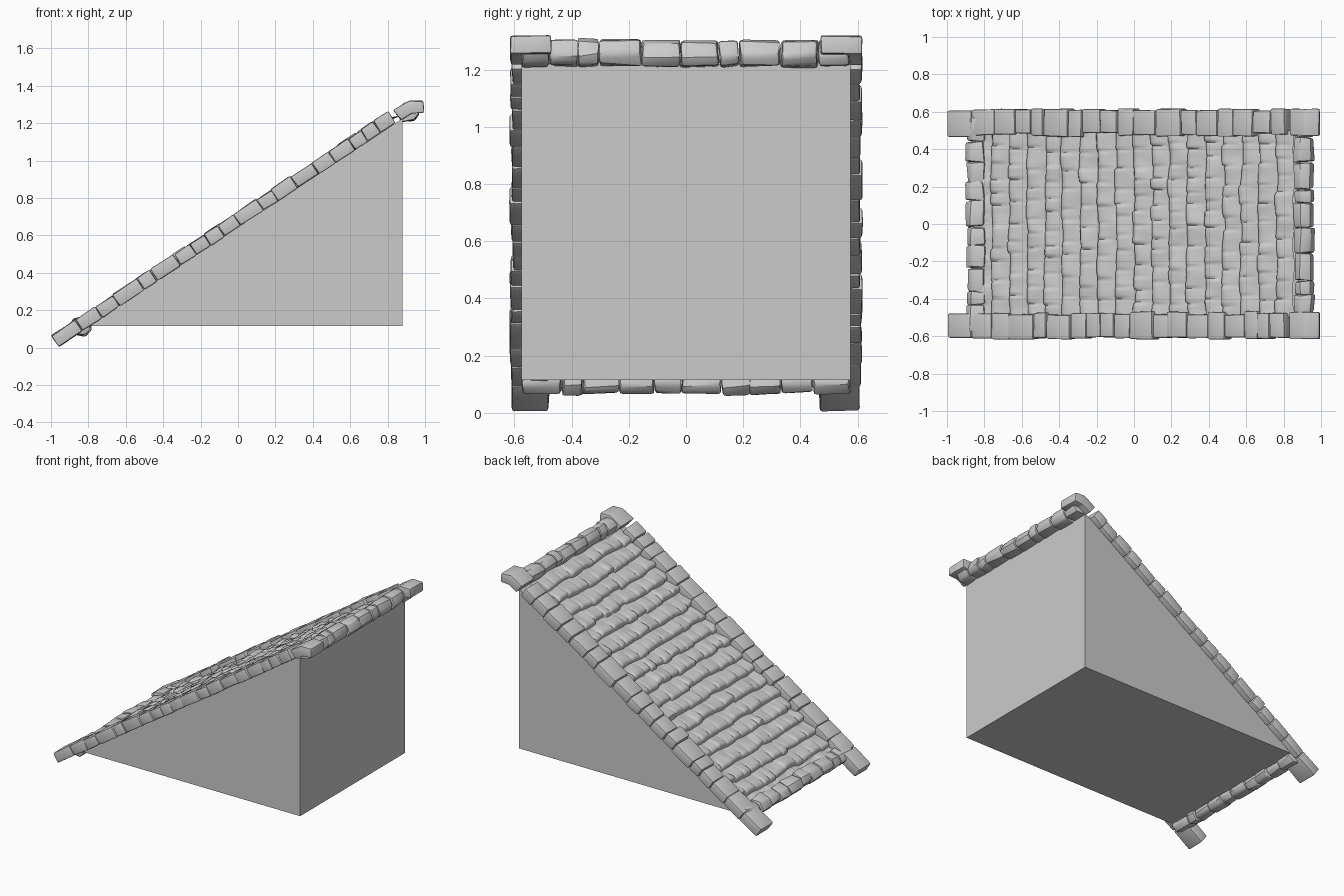
import bpy, bmesh, math, random
from mathutils import Vector, noise

if "Cube" in bpy.data.objects:
    bpy.data.objects.remove(bpy.data.objects["Cube"])

random.seed(7)
ANG = math.atan(0.665)
C, S = math.cos(ANG), math.sin(ANG)


def slope(s, h):
    """x, z of a point s along the pitch and h above its underside."""
    return (-0.96 + s * C - h * S, 0.003 + s * S + h * C)


def finish(name, bm, angle=35):
    bmesh.ops.recalc_face_normals(bm, faces=bm.faces)
    me = bpy.data.meshes.new(name)
    bm.to_mesh(me)
    bm.free()
    ob = bpy.data.objects.new(name, me)
    bpy.context.collection.objects.link(ob)
    if angle:
        bpy.ops.object.select_all(action='DESELECT')
        ob.select_set(True)
        bpy.context.view_layer.objects.active = ob
        bpy.ops.object.shade_smooth_by_angle(angle=math.radians(angle))
    return ob


def prism(bm, profile, y0, y1, jitter=0.0, bevel=0.0):
    """Extrude an xz profile along y, roughen its corners, round its edges."""
    r = lambda: random.uniform(-jitter, jitter)
    a, b = [[bm.verts.new((x + r(), y + r(), z + r())) for x, z in profile]
            for y in (y0, y1)]
    n = len(profile)
    faces = [bm.faces.new(a), bm.faces.new(b[::-1])]
    faces += [bm.faces.new((a[i], b[i], b[(i + 1) % n], a[(i + 1) % n]))
              for i in range(n)]
    bmesh.ops.recalc_face_normals(bm, faces=faces)
    if bevel:
        edges = list({e for f in faces for e in f.edges})
        bmesh.ops.bevel(bm, geom=edges, offset=bevel, segments=2,
                        profile=0.6, affect='EDGES', clamp_overlap=True)


def cuts(start, end, low, high):
    """Irregular stone joints between start and end."""
    steps = [0.0]
    while steps[-1] < end - start:
        steps.append(steps[-1] + random.uniform(low, high))
    k = (end - start) / steps[-1]
    return [start + v * k for v in steps]


# attic body
bm = bmesh.new()
prism(bm, [(-0.80, 0.115), (0.88, 0.115), (0.88, 1.225)], -0.575, 0.575)
finish("attic_wedge", bm, 0)

# sloping edge stones with bent cap at the top
for name, side in (("front", -1), ("back", 1)):
    bm = bmesh.new()
    joints = [0.0, 0.155] + cuts(0.155, 2.165, 0.08, 0.17)[1:]
    for i, (s0, s1) in enumerate(zip(joints, joints[1:])):
        top = 0.071 if i == 0 else 0.071 + random.uniform(-0.005, 0.004)
        prof = [slope(s0 + 0.001, 0), slope(s1 - 0.001, 0),
                slope(s1 - 0.001, top), slope(s0 + 0.001, top)]
        ys = sorted((side * (0.472 + random.uniform(-0.008, 0.015)),
                     side * (0.613 + random.uniform(-0.008, 0.004))))
        prism(bm, prof, *ys, jitter=0.003, bevel=0.010)
    cap = [(0.875, 1.215), (0.93, 1.25), (0.995, 1.257),
           (0.99, 1.318), (0.915, 1.32), (0.83, 1.268)]
    prism(bm, cap, *sorted((side * 0.472, side * 0.615)),
          jitter=0.002, bevel=0.009)
    finish(name + "_verge_stones", bm)

# ridge and eave stone courses
courses = {
    "ridge_stones": [(0.875, 1.21), (0.945, 1.215), (0.965, 1.25),
                     (0.945, 1.297), (0.89, 1.305), (0.855, 1.265)],
    "eave_stones": [(-0.865, 0.072), (-0.815, 0.066), (-0.787, 0.095),
                    (-0.80, 0.165), (-0.875, 0.15), (-0.897, 0.105)],
}
for name, prof in courses.items():
    bm = bmesh.new()
    joints = cuts(-0.575, 0.575, 0.075, 0.16)
    for y0, y1 in zip(joints, joints[1:]):
        dx, dz = random.uniform(-0.006, 0.006), random.uniform(-0.004, 0.004)
        prism(bm, [(x + dx, z + dz) for x, z in prof], y0 + 0.001, y1 - 0.001,
              jitter=0.007, bevel=0.013)
    finish(name, bm)

# weathered tiles: stepped courses, each high at its lower edge
ROWS, SUB, COLS = 18, 8, 110
S0, S1 = 0.14, 2.20
row_len = (S1 - S0) / ROWS
profile = [(0.0, 0.0), (0.06, 0.7), (0.16, 1.0), (0.32, 0.95),
           (0.5, 0.72), (0.68, 0.46), (0.85, 0.2), (0.95, 0.04)]
bm = bmesh.new()
grid = []
for row in range(ROWS):
    joints = cuts(-0.5, 0.5, 0.06, 0.13)
    lift = [random.uniform(-0.007, 0.007) for _ in joints]
    slide = [random.uniform(-0.009, 0.009) for _ in joints]
    for t, rise in profile:
        line = []
        for c in range(COLS + 1):
            y = -0.5 + c / COLS
            k = max(i for i, j in enumerate(joints) if j <= y + 1e-6)
            gap = min(abs(y - j) for j in joints)
            groove = 0.008 * max(0, 1 - gap / 0.012)
            s = S0 + (row + t) * row_len
            n = noise.noise(Vector((s * 11, y * 11, row * 0.3)))
            h = 0.020 + rise * (0.028 + lift[k] - groove) + 0.008 * n
            wob = slide[k] * (1 - t) + 0.012 * noise.noise(
                Vector((row * 3.1, y * 7, 0)))
            x, z = slope(s + wob, h)
            line.append(bm.verts.new((x, y, z)))
        grid.append(line)
for a, b in zip(grid, grid[1:]):
    for c in range(COLS):
        bm.faces.new((a[c], b[c], b[c + 1], a[c + 1]))
finish("roof_tiles", bm, 50)
